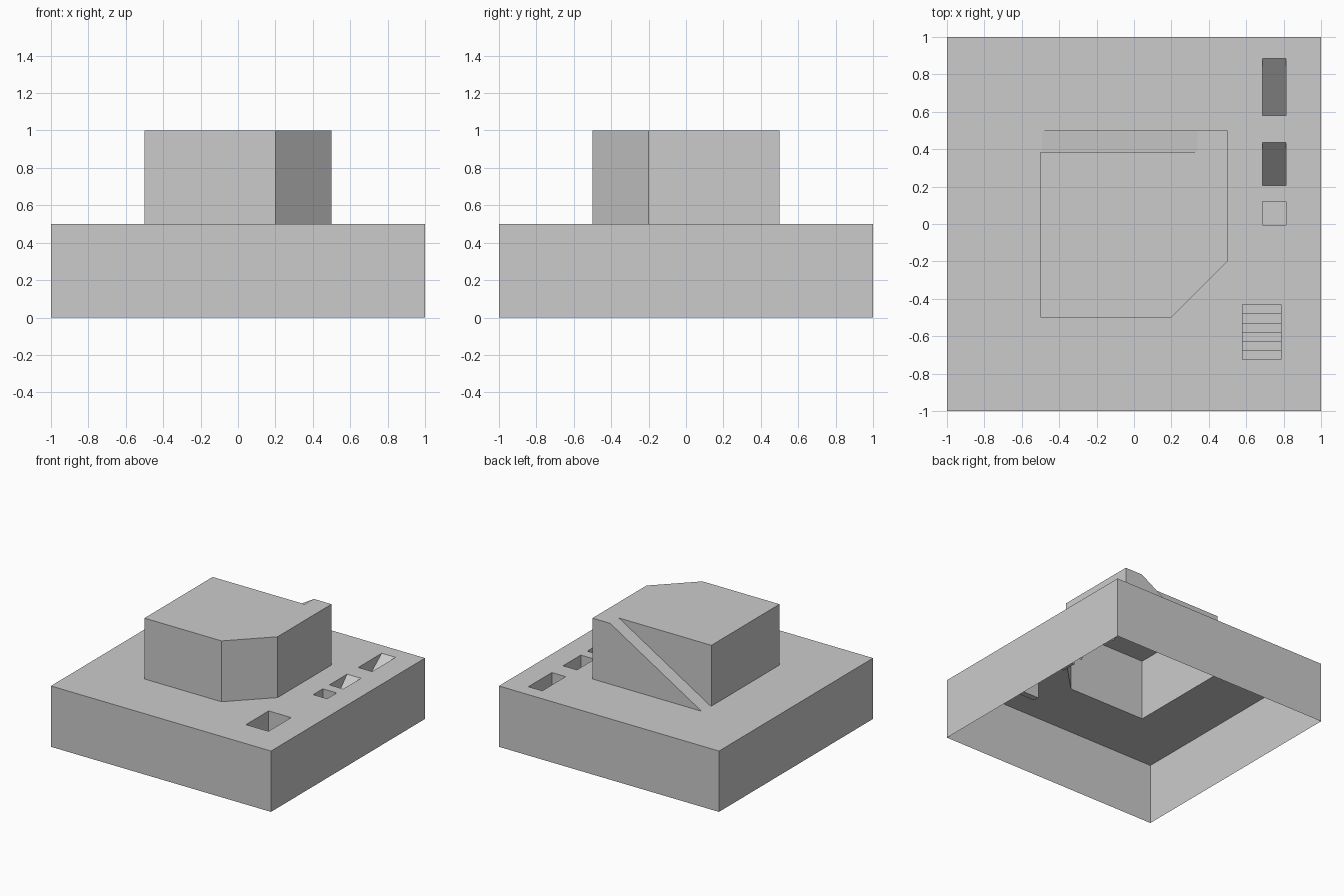
import bpy, bmesh
from mathutils import Vector

if "Cube" in bpy.data.objects:
    bpy.data.objects.remove(bpy.data.objects["Cube"])

TOP = 0.5      # terrace level
DEPTH = 0.24   # depth of the pits


def prism(name, profile, axis, lo, hi):
    """Solid prism: 2D profile in the plane across `axis`, extruded lo..hi."""
    place = {'X': lambda a, b: (lo, a, b),
             'Y': lambda a, b: (a, lo, b),
             'Z': lambda a, b: (a, b, lo)}[axis]
    step = Vector([(hi - lo) * (axis == c) for c in 'XYZ'])
    bm = bmesh.new()
    face = bm.faces.new([bm.verts.new(place(a, b)) for a, b in profile])
    ext = bmesh.ops.extrude_face_region(bm, geom=[face])
    moved = [v for v in ext['geom'] if isinstance(v, bmesh.types.BMVert)]
    bmesh.ops.translate(bm, verts=moved, vec=step)
    bmesh.ops.recalc_face_normals(bm, faces=bm.faces)
    me = bpy.data.meshes.new(name)
    bm.to_mesh(me)
    bm.free()
    ob = bpy.data.objects.new(name, me)
    bpy.context.collection.objects.link(ob)
    return ob


def rect(a0, a1, b0, b1):
    return [(a0, b0), (a1, b0), (a1, b1), (a0, b1)]


def combine(target, tool, operation):
    """Apply a boolean and remove the helper."""
    mod = target.modifiers.new("boolean", 'BOOLEAN')
    mod.operation, mod.solver, mod.object = operation, 'EXACT', tool
    dg = bpy.context.evaluated_depsgraph_get()
    me = bpy.data.meshes.new_from_object(target.evaluated_get(dg))
    target.modifiers.clear()
    target.data = me
    bpy.data.objects.remove(tool)


# Base slab
base = prism("terraced_block", rect(-1, 1, -1, 1), 'Z', 0, TOP)

# Upper block with chamfered corner; a ramp is cut along its back
upper = prism("upper_block", [(-.5, -.5), (.2, -.5), (.5, -.2), (.5, .5), (-.5, .5)],
              'Z', 0.25, 1)
slope = (1 - 0.495) / 0.84
ramp = prism("ramp_cutter", [(-.6, .495 - .1 * slope), (.44, 1 + .1 * slope), (-.6, 1.2)],
             'Y', 0.385, 0.7)
combine(upper, ramp, 'DIFFERENCE')
combine(base, upper, 'UNION')

# Two sloped pits, falling toward the front, and one square pit
for y0, y1 in ((.58, .885), (.205, .435)):
    k = DEPTH / (y1 - y0)
    pit = prism("sloped_pit", [(y0, TOP - DEPTH), (y1 + .1, TOP + .1 * k), (y0, TOP + .1 * k)],
                'X', .687, .813)
    combine(base, pit, 'DIFFERENCE')
combine(base, prism("square_pit", rect(-.005, .12, TOP - DEPTH, TOP + .1), 'X', .687, .813),
        'DIFFERENCE')

# Stair pit: six steps going down toward the back
n, y0, y1 = 6, -.725, -.43
steps = [(y0, TOP + .1)]
for i in range(n):
    z = TOP - .25 * (i + 1) / n
    steps += [(y0 + (y1 - y0) * i / n, z), (y0 + (y1 - y0) * (i + 1) / n, z)]
steps.append((y1, TOP + .1))
combine(base, prism("stair_pit", steps, 'X', .58, .785), 'DIFFERENCE')

# The model is an open shell: remove the underside
bm = bmesh.new()
bm.from_mesh(base.data)
bottom = [f for f in bm.faces if all(v.co.z < 1e-4 for v in f.verts)]
bmesh.ops.delete(bm, geom=bottom, context='FACES')
bm.to_mesh(base.data)
bm.free()
